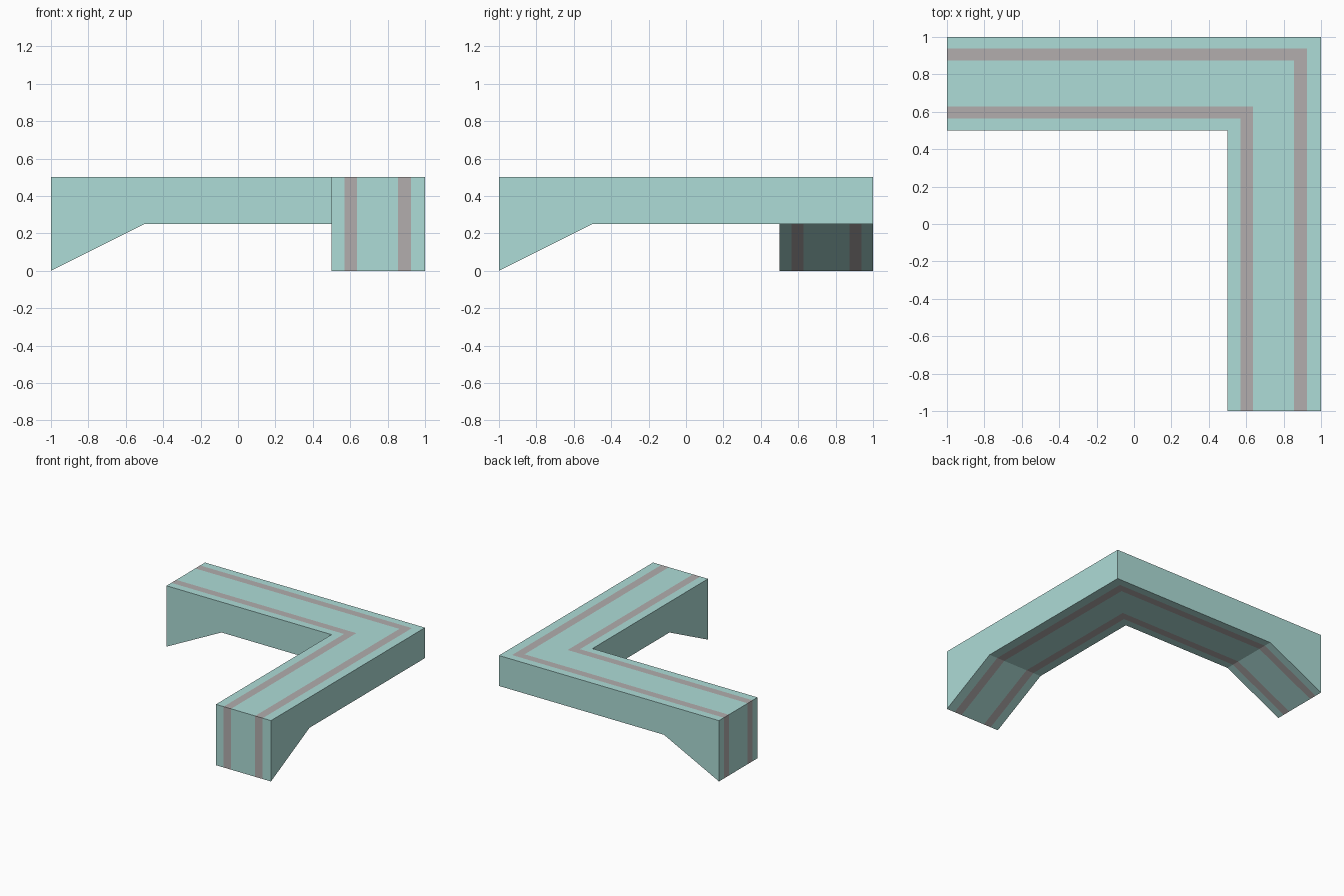
import bpy, bmesh

if "Cube" in bpy.data.objects:
    bpy.data.objects.remove(bpy.data.objects["Cube"])


def material(name, rgb):
    mat = bpy.data.materials.new(name)
    mat.diffuse_color = (*rgb, 1)
    mat.use_nodes = True
    mat.node_tree.nodes["Principled BSDF"].inputs["Base Color"].default_value = mat.diffuse_color
    return mat


# Lane edges across each arm, inner side to outer side
LANES_X = [0.5, 0.57, 0.637, 0.856, 0.925, 1.0]   # arm running to the front
LANES_Y = [0.5, 0.563, 0.627, 0.873, 0.937, 1.0]  # arm running to the left
STRIPES = (1, 3)
TOP = 0.5

# Stations along the path: position of lane i, and underside height
STATIONS = [
    (lambda i: (LANES_X[i], -1.0), 0.0),
    (lambda i: (LANES_X[i], -0.5), 0.25),
    (lambda i: (LANES_X[i], LANES_Y[i]), 0.25),
    (lambda i: (-0.5, LANES_Y[i]), 0.25),
    (lambda i: (-1.0, LANES_Y[i]), 0.0),
]

bm = bmesh.new()
n = len(LANES_X)
tops = [[bm.verts.new((*at(i), TOP)) for i in range(n)] for at, z in STATIONS]
lows = [[bm.verts.new((*at(i), z)) for i in range(n)] for at, z in STATIONS]


def face(verts, lane=None):
    bm.faces.new(verts).material_index = int(lane in STRIPES)


# Top, underside and side walls
for s in range(len(STATIONS) - 1):
    for row in (tops, lows):
        for i in range(n - 1):
            face((row[s][i], row[s][i + 1], row[s + 1][i + 1], row[s + 1][i]), i)
    for i in (0, n - 1):
        face((lows[s][i], lows[s + 1][i], tops[s + 1][i], tops[s][i]))

# Striped end faces
for s in (0, -1):
    for i in range(n - 1):
        face((lows[s][i], lows[s][i + 1], tops[s][i + 1], tops[s][i]), i)

bmesh.ops.recalc_face_normals(bm, faces=bm.faces[:])
mesh = bpy.data.meshes.new("corner_beam")
bm.to_mesh(mesh)
bm.free()
mesh.materials.append(material("pale_teal", (0.423, 0.716, 0.679)))
mesh.materials.append(material("stripe_grey", (0.445, 0.423, 0.423)))
beam = bpy.data.objects.new("corner_beam", mesh)
bpy.context.collection.objects.link(beam)
